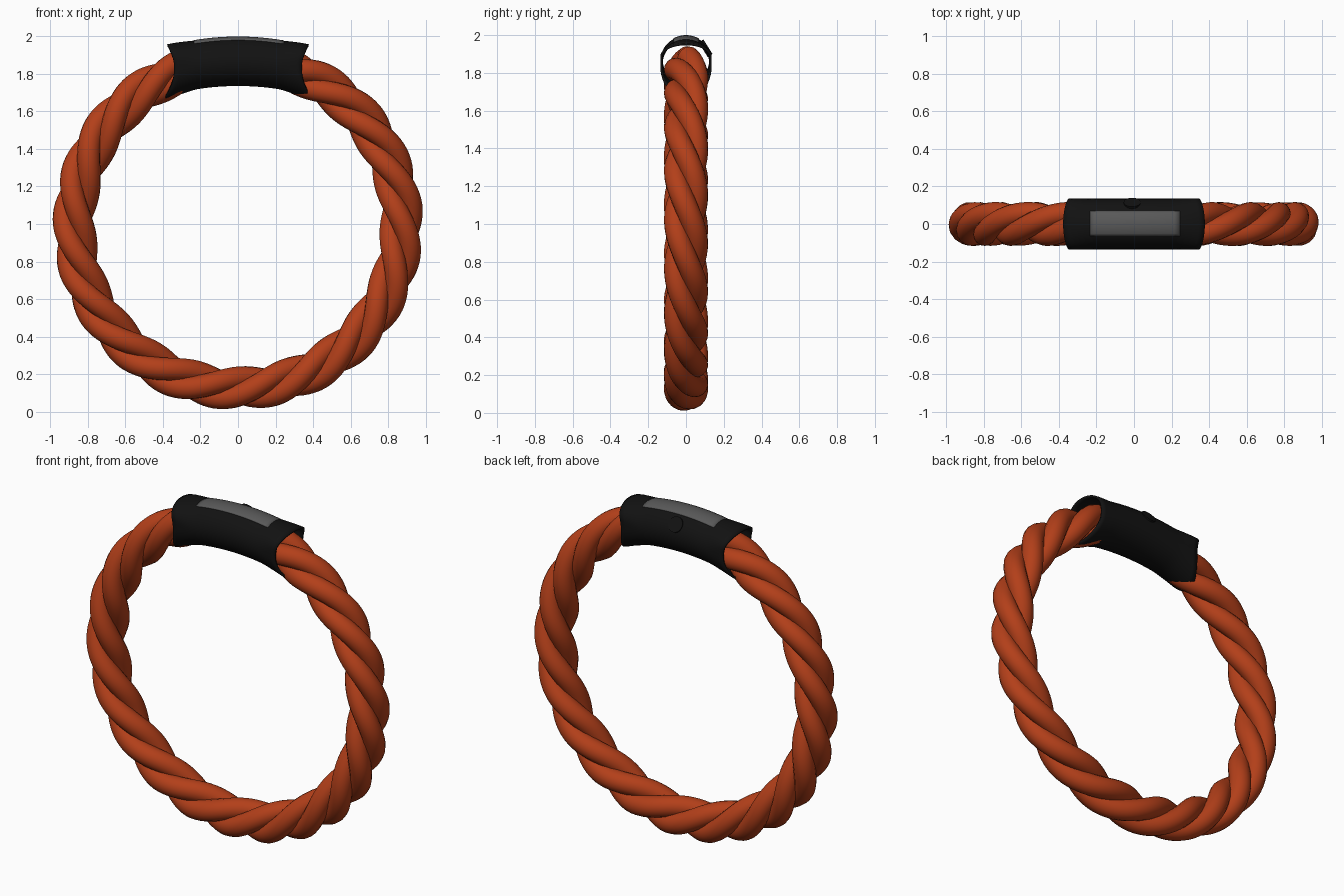
import bpy, bmesh
from math import sin, cos, pi, radians, sqrt

if "Cube" in bpy.data.objects:
    bpy.data.objects.remove(bpy.data.objects["Cube"])

RING_R, RING_Z = 0.872, 0.996      # rope centre line
TURNS, HELIX_R, STRAND_R = 7, 0.056, 0.061


def material(name, rgb):
    m = bpy.data.materials.new(name)
    m.diffuse_color = (*rgb, 1)
    m.use_nodes = True
    m.node_tree.nodes["Principled BSDF"].inputs["Base Color"].default_value = m.diffuse_color
    return m


orange = material("orange_cord", (0.45, 0.05, 0.01))
black = material("black_plastic", (0.006, 0.006, 0.006))
grey = material("dark_grey", (0.1, 0.1, 0.1))


def grid_object(name, rows, closed, mat, thickness):
    """Skin a list of point rows into a smooth surface with thickness."""
    bm = bmesh.new()
    vs = [[bm.verts.new(p) for p in row] for row in rows]
    n = len(rows[0])
    for a, b in zip(vs, vs[1:]):
        for j in range(n if closed else n - 1):
            k = (j + 1) % n
            bm.faces.new((a[j], b[j], b[k], a[k]))
    bmesh.ops.recalc_face_normals(bm, faces=bm.faces)
    me = bpy.data.meshes.new(name)
    bm.to_mesh(me)
    bm.free()
    ob = bpy.data.objects.new(name, me)
    bpy.context.collection.objects.link(ob)
    me.materials.append(mat)
    sol = ob.modifiers.new("thickness", 'SOLIDIFY')
    sol.thickness = thickness
    sol.offset = -1
    smooth(ob)
    return ob


def smooth(ob):
    bpy.ops.object.select_all(action='DESELECT')
    ob.select_set(True)
    bpy.context.view_layer.objects.active = ob
    bpy.ops.object.shade_smooth_by_angle(angle=radians(35))


# Three cord strands twisted around the ring, ends hidden in the clasp
def strand(index):
    cu = bpy.data.curves.new(f"cord_strand_{index}", 'CURVE')
    cu.dimensions = '3D'
    cu.bevel_depth = STRAND_R
    cu.bevel_resolution = 6
    cu.use_fill_caps = True
    steps = 220
    sp = cu.splines.new('POLY')
    sp.points.add(steps)
    for i in range(steps + 1):
        t = radians(107 + 326 * i / steps)
        psi = TURNS * (t - radians(6)) + index * 2 * pi / 3
        r = RING_R + HELIX_R * cos(psi)
        sp.points[i].co = (r * cos(t), -HELIX_R * sin(psi), RING_Z + r * sin(t), 1)
    cu.materials.append(orange)
    ob = bpy.data.objects.new(cu.name, cu)
    bpy.context.collection.objects.link(ob)
    bpy.ops.object.select_all(action='DESELECT')
    ob.select_set(True)
    bpy.context.view_layer.objects.active = ob
    bpy.ops.object.convert(target='MESH')
    smooth(bpy.context.object)


for k in range(3):
    strand(k)


# Clasp: bent sleeve with flared, saddle-shaped ends
def clasp_z(x):
    return 1.866 - 0.35 * x * x


def clasp_point(u, v):
    s, c = sin(v), cos(v)
    x = u * (0.34 + (0.038 if s > 0 else 0.05) * s * s)
    f = min(1, max(0, (abs(x) - 0.22) / 0.14))
    y, z = 0.135 * c, 0.13 * s
    if s > 0:
        y += 0.025 * f * sin(2 * v)
        z += 0.012 * f * s
    else:
        z += 0.02 * f * s
    return x, max(-0.136, min(0.136, y)), clasp_z(x) + z


rows = [[clasp_point(-1 + i / 12, 2 * pi * j / 48) for j in range(48)] for i in range(25)]
grid_object("clasp_sleeve", rows, True, black, 0.012)

# Plate inlaid on top of the clasp
rows = []
for i in range(17):
    x = -0.235 + 0.48 * i / 16
    rows.append([(x, y, clasp_z(x) + 0.13 * sqrt(1 - (y / 0.135) ** 2) + 0.004)
                 for y in [-0.065 + 0.135 * j / 10 for j in range(11)]])
plate = grid_object("top_plate", rows, False, grey, 0.008)
if plate.data.polygons[0].normal.z < 0:
    plate.data.flip_normals()

# Small round button on the back shoulder of the clasp
a = radians(32)
bpy.ops.mesh.primitive_cylinder_add(vertices=32, radius=0.045, depth=0.03,
                                    location=(-0.01, 0.122 * cos(a), 1.866 + 0.122 * sin(a)),
                                    rotation=(a - pi / 2, 0, 0))
button = bpy.context.object
button.name = "back_button"
button.data.materials.append(black)
smooth(button)
